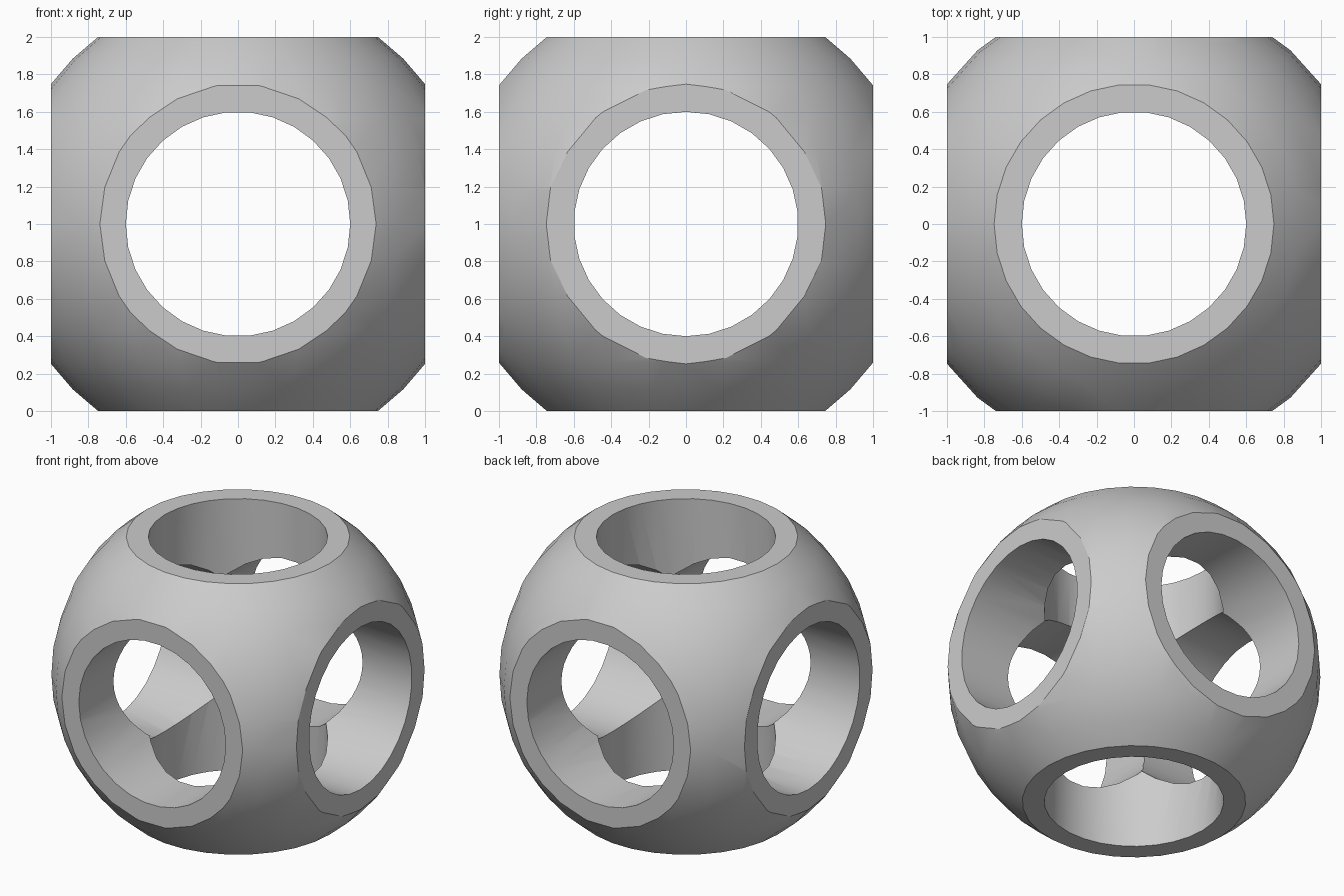
import bpy
import bmesh
from math import radians
from mathutils import Matrix

SIDES = 30
CENTRE = (0, 0, 1)

if "Cube" in bpy.data.objects:
    bpy.data.objects.remove(bpy.data.objects["Cube"], do_unlink=True)

grey = bpy.data.materials.new("light grey")
grey.use_nodes = True
grey.diffuse_color = (0.6, 0.6, 0.6, 1)
grey.node_tree.nodes["Principled BSDF"].inputs["Base Color"].default_value = (0.6, 0.6, 0.6, 1)

quarter_turn = Matrix.Rotation(radians(90), 4, "Z")


def make_object(name, bm):
    """Turn a bmesh into a grey object at the model's centre."""
    mesh = bpy.data.meshes.new(name)
    bm.to_mesh(mesh)
    bm.free()
    mesh.materials.append(grey)
    obj = bpy.data.objects.new(name, mesh)
    obj.location = CENTRE
    bpy.context.collection.objects.link(obj)
    return obj


def cut(target, cutter, operation):
    """Apply a boolean and discard the cutter."""
    cutter.hide_render = True
    mod = target.modifiers.new(cutter.name, "BOOLEAN")
    mod.object = cutter
    mod.operation = operation
    mod.solver = "EXACT"
    bpy.ops.object.modifier_apply(modifier=mod.name)
    bpy.data.objects.remove(cutter, do_unlink=True)


# Rounded body
bm = bmesh.new()
bmesh.ops.create_uvsphere(bm, u_segments=SIDES, v_segments=20, radius=1.25, matrix=quarter_turn)
body = make_object("pierced_sphere", bm)
bpy.ops.object.select_all(action="DESELECT")
bpy.context.view_layer.objects.active = body
body.select_set(True)
bpy.context.view_layer.update()

# Six flat sides
bm = bmesh.new()
bmesh.ops.create_cube(bm, size=2)
cut(body, make_object("box_cutter", bm), "INTERSECT")

# A round hole through each pair of flats
turns = {
    "vertical": Matrix.Identity(4),
    "front_to_back": Matrix.Rotation(radians(90), 4, "X"),
    "side_to_side": Matrix.Rotation(radians(90), 4, "Y"),
}
for name, turn in turns.items():
    bm = bmesh.new()
    bmesh.ops.create_cone(bm, cap_ends=True, segments=SIDES, radius1=0.6, radius2=0.6,
                          depth=3, matrix=turn @ quarter_turn)
    cut(body, make_object(name + "_hole_cutter", bm), "DIFFERENCE")

# Smooth curves, crisp rims
bpy.ops.object.shade_smooth_by_angle(angle=radians(30))
